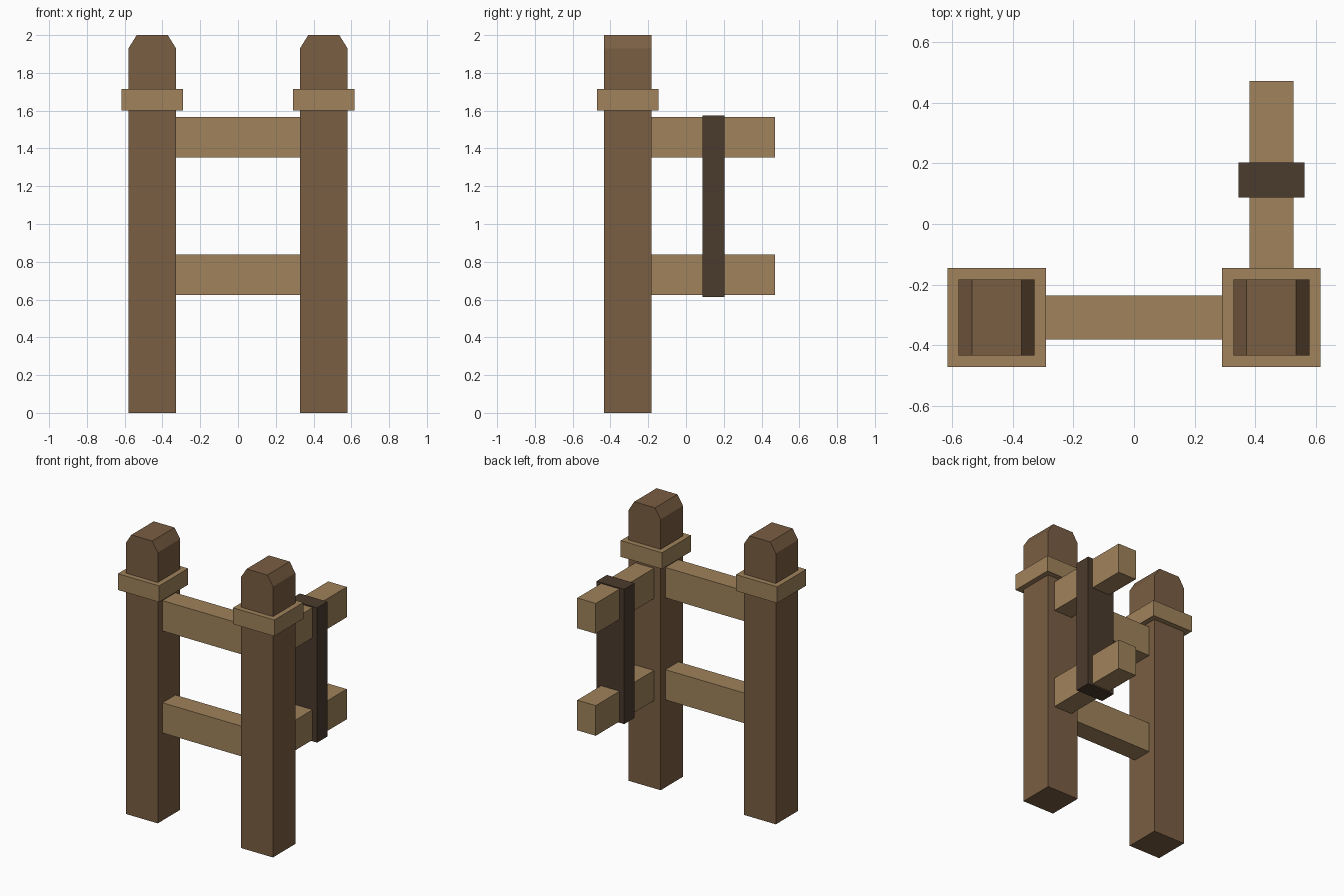
import bpy, bmesh

if "Cube" in bpy.data.objects:
    bpy.data.objects.remove(bpy.data.objects["Cube"])


def material(name, rgb):
    m = bpy.data.materials.new(name)
    m.diffuse_color = (*rgb, 1)
    m.use_nodes = True
    m.node_tree.nodes["Principled BSDF"].inputs["Base Color"].default_value = m.diffuse_color
    return m


POST = material("brown wood", (0.195, 0.112, 0.056))
RAIL = material("light wood", (0.350, 0.224, 0.106))
DARK = material("dark wood", (0.071, 0.043, 0.026))


def prism(name, profile, y0, y1, mat):
    """Extrude an x-z outline along y."""
    bm = bmesh.new()
    face = bm.faces.new([bm.verts.new((x, y0, z)) for x, z in profile])
    out = bmesh.ops.extrude_face_region(bm, geom=[face])["geom"]
    verts = [v for v in out if isinstance(v, bmesh.types.BMVert)]
    bmesh.ops.translate(bm, vec=(0, y1 - y0, 0), verts=verts)
    bmesh.ops.recalc_face_normals(bm, faces=bm.faces)
    me = bpy.data.meshes.new(name)
    bm.to_mesh(me)
    bm.free()
    me.materials.append(mat)
    ob = bpy.data.objects.new(name, me)
    bpy.context.collection.objects.link(ob)
    return ob


def box(name, x0, x1, y0, y1, z0, z1, mat):
    return prism(name, [(x0, z0), (x1, z0), (x1, z1), (x0, z1)], y0, y1, mat)


PX, PY = 0.454, -0.309   # post centre
H, C = 0.126, 0.163      # half widths of post and collar

# Posts with tops chamfered left and right, and their collars
for side, s in (("left", -1), ("right", 1)):
    cx = s * PX
    outline = [(-H, 0), (H, 0), (H, 1.93), (0.082, 2), (-0.082, 2), (-H, 1.93)]
    prism(side + "_post", [(cx + x, z) for x, z in outline], PY - H, PY + H, POST)
    box(side + "_collar", cx - C, cx + C, PY - C, PY + C, 1.6, 1.716, RAIL)

# Two rails between the posts and two running back from the right post
for level, z0, z1 in (("lower", 0.624, 0.839), ("upper", 1.351, 1.567)):
    box(level + "_front_rail", H - PX, PX - H, PY - 0.073, PY + 0.073, z0, z1, RAIL)
    box(level + "_side_rail", PX - 0.073, PX + 0.073, PY + H, 0.472, z0, z1, RAIL)

# Dark upright brace around the side rails
box("upright_brace", PX - 0.109, PX + 0.109, 0.087, 0.203, 0.614, 1.574, DARK)
